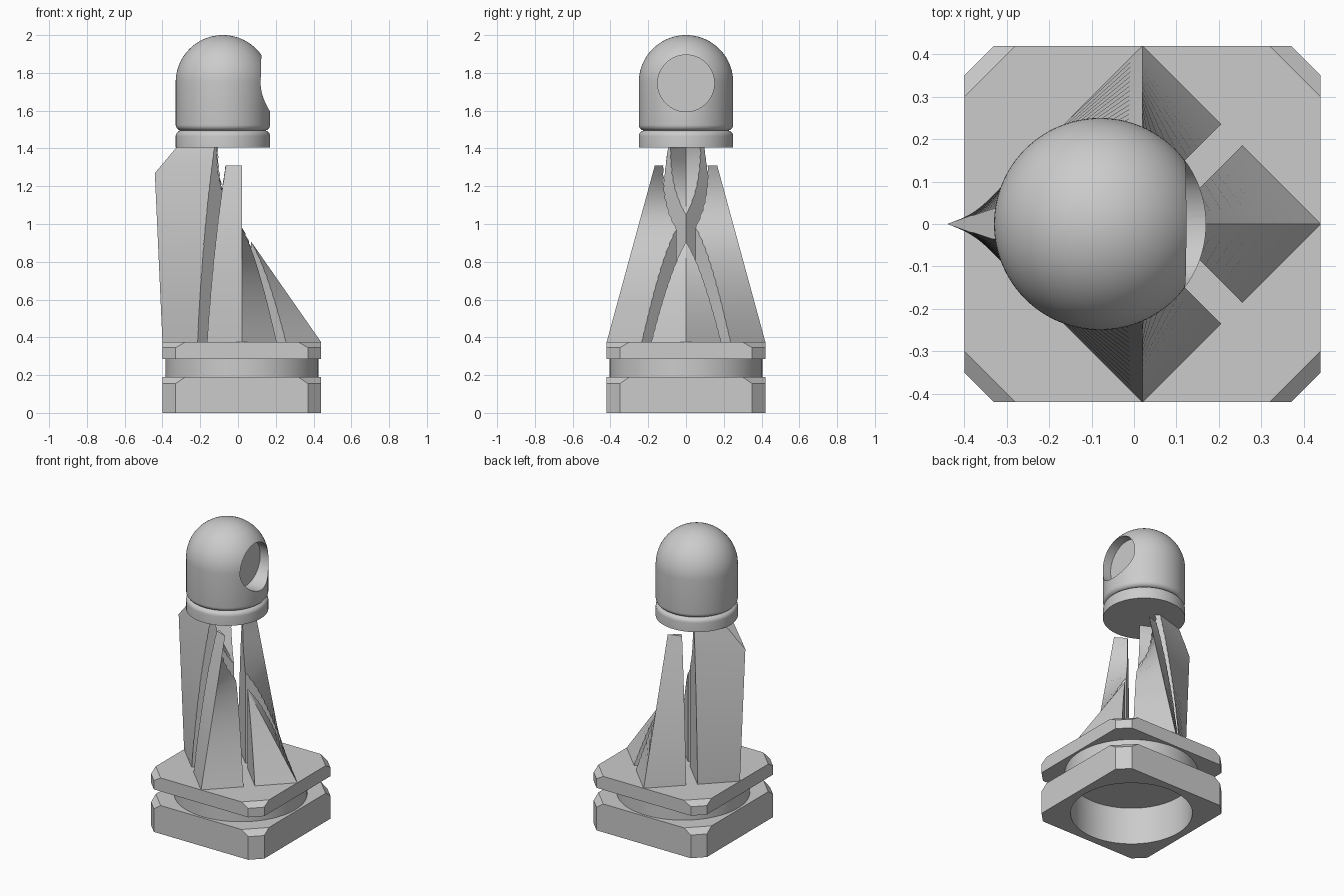
import bpy, bmesh, math
from mathutils import Vector

if "Cube" in bpy.data.objects:
    bpy.data.objects.remove(bpy.data.objects["Cube"], do_unlink=True)

grey = bpy.data.materials.new("stone_grey")
grey.use_nodes = True
grey.diffuse_color = (0.6, 0.6, 0.6, 1)
grey.node_tree.nodes["Principled BSDF"].inputs["Base Color"].default_value = (0.6, 0.6, 0.6, 1)

CX = 0.02          # centre of base and slits
HX = -0.08         # centre of head
DECK = 0.375       # top of base
NECK = 1.405       # underside of neck


def finish(name, bm):
    bmesh.ops.remove_doubles(bm, verts=bm.verts, dist=1e-5)
    bmesh.ops.recalc_face_normals(bm, faces=bm.faces)
    mesh = bpy.data.meshes.new(name)
    bm.to_mesh(mesh)
    bm.free()
    mesh.materials.append(grey)
    ob = bpy.data.objects.new(name, mesh)
    bpy.context.collection.objects.link(ob)
    return ob


def loft(name, rings):
    """Closed skin through rings of equal point count."""
    bm = bmesh.new()
    loops = [[bm.verts.new(p) for p in ring] for ring in rings]
    n = len(loops[0])
    for a, b in zip(loops, loops[1:]):
        for i in range(n):
            j = (i + 1) % n
            bm.faces.new((a[i], a[j], b[j], b[i]))
    bm.faces.new(loops[0])
    bm.faces.new(loops[-1])
    return finish(name, bm)


def prism(name, outline, z0, z1):
    return loft(name, [[(x, y, z) for x, y in outline] for z in (z0, z1)])


def lathe(name, profile, cx, steps=96):
    """Turn an (r, z) profile round a vertical axis at cx."""
    bm = bmesh.new()
    vs = [bm.verts.new((cx + r, 0, z)) for r, z in profile]
    es = [bm.edges.new(pair) for pair in zip(vs, vs[1:])]
    bmesh.ops.spin(bm, geom=vs + es, cent=(cx, 0, 0), axis=(0, 0, 1),
                   angle=math.tau, steps=steps, use_duplicate=False)
    return finish(name, bm)


def activate(ob):
    bpy.ops.object.select_all(action='DESELECT')
    ob.select_set(True)
    bpy.context.view_layer.objects.active = ob


def cut(ob, cutter, operation='DIFFERENCE'):
    cutter.hide_render = True
    mod = ob.modifiers.new("cut", 'BOOLEAN')
    mod.operation, mod.solver, mod.object = operation, 'EXACT', cutter
    activate(ob)
    bpy.ops.object.modifier_apply(modifier=mod.name)


def smooth(ob, angle=30):
    activate(ob)
    bpy.ops.object.shade_smooth_by_angle(angle=math.radians(angle))


def drop(ob):
    bpy.data.objects.remove(ob, do_unlink=True)


def octagon(c, z, h=0.42):
    """Square outline with corners cut off by c."""
    pts = []
    for sx, sy in ((1, 1), (-1, 1), (-1, -1), (1, -1)):
        pair = [(CX + sx * h, sy * (h - c), z), (CX + sx * (h - c), sy * h, z)]
        pts += pair if sx * sy > 0 else pair[::-1]
    return pts


# Base: two chamfered plates on a round waist, hollow underneath
lower = loft("lower_plate", [octagon(0.07, 0), octagon(0.07, 0.155), octagon(0.12, 0.19)])
upper = loft("upper_plate", [octagon(0.07, 0.285), octagon(0.07, 0.345), octagon(0.12, DECK)])
waist = lathe("base_waist", [(0, 0.19), (0.405, 0.19), (0.405, 0.285), (0, 0.285)], CX)
recess = lathe("recess_cutter", [(0, -0.1), (0.37, -0.1), (0.37, 0.25), (0, 0.25)], CX)
for part in (lower, waist):
    cut(part, recess)
    smooth(part)
drop(recess)


# Leaning spire, split into four fins by diagonal slits
def spire_ring(z):
    t = z - DECK
    right = 0.44 - 0.697 * t
    side = 0.42 - 0.2727 * t
    left = -0.40 - 0.045 * t
    return [(right, 0, z), (CX, side, z), (left, 0, z), (CX, -side, z)]


LEVELS = 24
rings = [spire_ring(DECK + (1.42 - DECK) * i / LEVELS) for i in range(LEVELS + 1)]
fins = {"front_fin": (0, -1, 1.31), "back_fin": (0, 1, 1.31),
        "right_side_fin": (-1, 0, NECK), "left_side_fin": (1, 0, NECK)}
for name, (dx, dy, top) in fins.items():
    fin = loft(name, rings)
    tip = Vector((CX + 0.05 * dx, 0.05 * dy))
    out, across = Vector((dx, dy)), Vector((-dy, dx))
    wedge = prism("wedge_cutter", [tip, tip + out + across, tip + out - across], 0.3, top)
    cut(fin, wedge, 'INTERSECT')
    drop(wedge)
    if name == "right_side_fin":
        # Sloped shoulder running up to the neck
        shoulder = loft("shoulder_cutter", [[(-0.44, y, 1.27), (-0.325, y, 1.406),
                                             (-0.325, y, 1.6), (-0.7, y, 1.6),
                                             (-0.7, y, 1.27)] for y in (-0.5, 0.5)])
        cut(fin, shoulder)
        drop(shoulder)
    smooth(fin, 15)


def arc(r, cr, cz, a0, a1, n):
    """Profile arc centred at (cr, cz), angles in degrees."""
    angles = [math.radians(a0 + (a1 - a0) * i / n) for i in range(n + 1)]
    return [(max(0, cr + r * math.cos(a)), cz + r * math.sin(a)) for a in angles]


# Neck ring and domed head
neck = lathe("neck_ring", [(0, NECK), (0.25, NECK)]
             + arc(0.03, 0.22, 1.465, 0, 90, 6) + [(0, 1.495)], HX)
smooth(neck)
head = lathe("domed_head", [(0, 1.495)] + arc(0.03, 0.22, 1.525, -90, 0, 6)
             + arc(0.25, 0, 1.75, 0, 90, 24), HX)

# Round flat-bottomed eye socket on the +x side
circle = [math.tau * i / 64 for i in range(64)]
socket = loft("socket_cutter", [[(x, 0.15 * math.cos(a), 1.745 + 0.15 * math.sin(a))
                                 for a in circle] for x in (0.06, 0.5)])
cut(head, socket)
drop(socket)
smooth(head)
